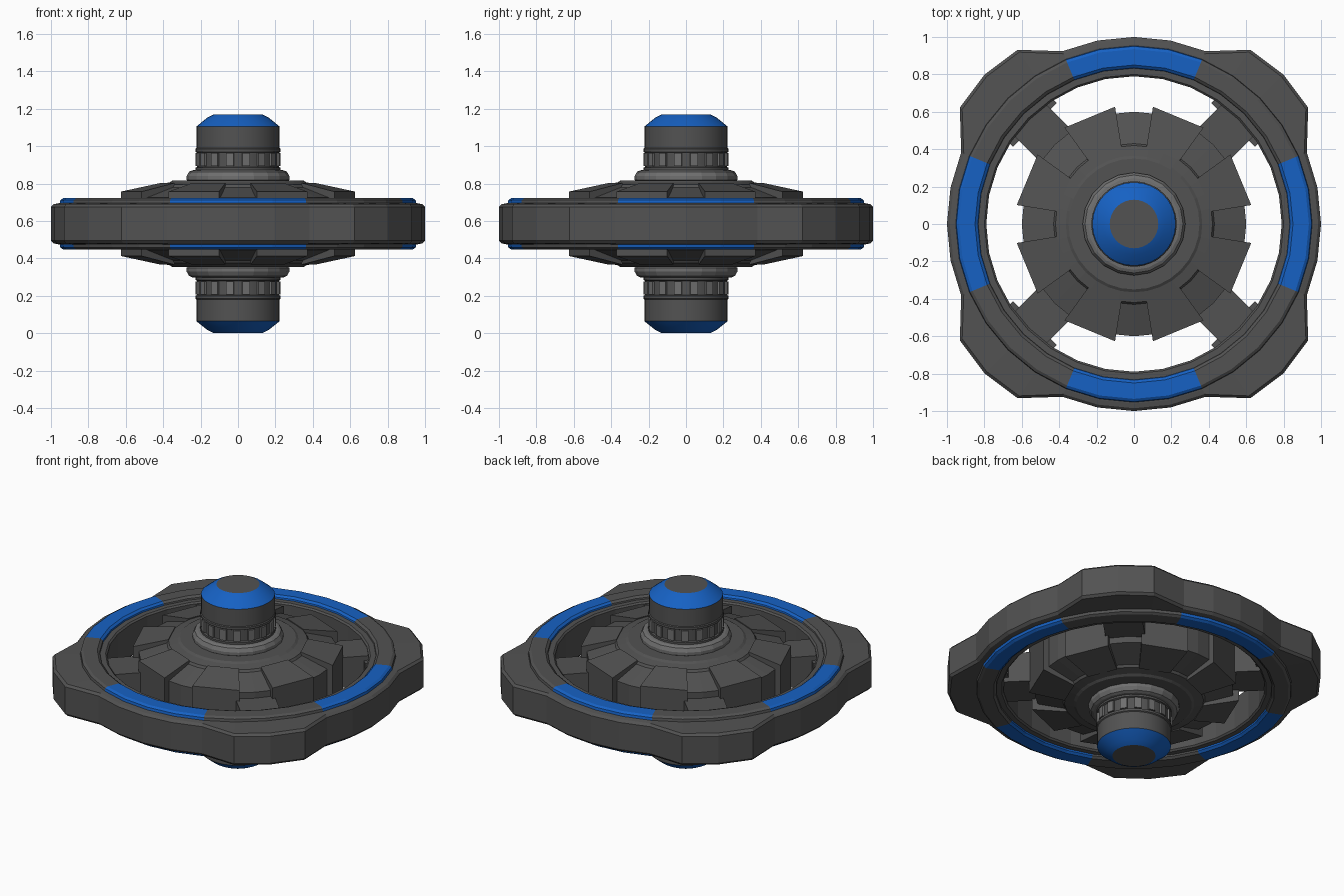
import bpy, bmesh
from math import sin, cos, pi, radians
from mathutils import Matrix, Vector

if "Cube" in bpy.data.objects:
    bpy.data.objects.remove(bpy.data.objects["Cube"])

MID = 0.585  # height of the horizontal symmetry plane


def material(name, rgb):
    m = bpy.data.materials.new(name)
    m.diffuse_color = (*rgb, 1)
    m.use_nodes = True
    m.node_tree.nodes["Principled BSDF"].inputs["Base Color"].default_value = m.diffuse_color
    return m


GREY = material("dark_grey", (0.085, 0.085, 0.085))
LIGHT = material("mid_grey", (0.16, 0.16, 0.16))
BLUE = material("blue", (0.008, 0.12, 0.55))


def finish(bm, name, mats=(GREY,), smooth=False):
    bmesh.ops.remove_doubles(bm, verts=bm.verts, dist=1e-5)
    bmesh.ops.recalc_face_normals(bm, faces=bm.faces)
    me = bpy.data.meshes.new(name)
    bm.to_mesh(me)
    bm.free()
    for m in mats:
        me.materials.append(m)
    ob = bpy.data.objects.new(name, me)
    bpy.context.collection.objects.link(ob)
    ob.location.z = MID
    if smooth:
        bpy.context.view_layer.objects.active = ob
        ob.select_set(True)
        bpy.ops.object.shade_smooth_by_angle(angle=radians(25))
        ob.select_set(False)
    return ob


def revolve(name, half, sides, closed=False, radius=None, paint=None, **kw):
    """Spin a half profile (r, height above middle) mirrored about the middle."""
    prof = half + [(r, -h) for r, h in reversed(half)]
    n = len(prof)
    bm = bmesh.new()
    rings = []
    for k in range(sides):
        a = 2 * pi * k / sides
        rings.append([])
        for r, h in prof:
            rr = radius(r, k) if radius else r
            rings[-1].append(bm.verts.new((rr * cos(a), rr * sin(a), h)))
    for k in range(sides):
        p, q = rings[k], rings[(k + 1) % sides]
        for i in range(n if closed else n - 1):
            j = (i + 1) % n
            pts = [p[i], p[j], q[j], q[i]]
            if prof[i][0] == 0:
                pts = [p[i], p[j], q[j]]
            elif prof[j][0] == 0:
                pts = [p[i], p[j], q[i]]
            f = bm.faces.new(pts)
            if paint:
                f.material_index = paint(min(i, n - 2 - i), k)
    return finish(bm, name, **kw)


def blocks(name, boxes, angles, **kw):
    """Boxes (r0, r1, half width, h0, h1) repeated round the axis."""
    bm = bmesh.new()
    for a in angles:
        for r0, r1, w, h0, h1 in boxes:
            m = (Matrix.Rotation(a, 4, 'Z')
                 @ Matrix.Translation(((r0 + r1) / 2, 0, (h0 + h1) / 2))
                 @ Matrix.Diagonal((r1 - r0, 2 * w, h1 - h0, 1)))
            bmesh.ops.create_cube(bm, size=1, matrix=m)
    return finish(bm, name, **kw)


# Outer ring with four corner bulges
BULGE = [1, 1, 1, 1.12, 1.13, 1.12, 1, 1]
revolve("outer_ring",
        [(0.79, 0.105), (0.80, 0.115), (0.84, 0.115), (0.96, 0.11),
         (0.985, 0.105), (1.0, 0.09)],
        32, closed=True,
        radius=lambda r, k: r - 1 + BULGE[k % 8] if r > 0.97 else r)

# Raised rim tracks above and below, blue at the four cardinal arcs
revolve("rim_track",
        [(0.83, 0.10), (0.835, 0.125), (0.85, 0.137), (0.935, 0.137),
         (0.95, 0.127), (0.955, 0.10)],
        32, closed=True,
        paint=lambda i, k: int(k % 8 in (0, 1, 6, 7) and 0 <= i < 5),
        mats=(GREY, BLUE))

# Spokes with wider feet at the ring
DIAG = [pi / 4 + k * pi / 2 for k in range(4)]
blocks("spokes", [(0.50, 0.82, 0.12, -0.10, 0.10)], DIAG)
blocks("spoke_feet", [(0.75, 0.83, 0.165, -0.07, 0.07)], DIAG)

# Hub body
revolve("hub_body",
        [(0, 0.232), (0.35, 0.232), (0.365, 0.222), (0.42, 0.21),
         (0.43, 0.195), (0.60, 0.14)], 32)

# Eight armour wedges round the hub
bm = bmesh.new()
for k in range(8):
    c = pi / 8 + k * pi / 4
    sides = []
    for a in (c - radians(13.3), c + radians(13.3)):
        sides.append([bm.verts.new((r * cos(a), r * sin(a), h)) for r, h in
                      [(0.42, 0.218), (0.635, 0.172), (0.635, -0.172), (0.42, -0.218)]])
    p, q = sides
    bm.faces.new(p)
    bm.faces.new(q[::-1])
    for i in range(4):
        j = (i + 1) % 4
        bm.faces.new((p[i], p[j], q[j], q[i]))
finish(bm, "hub_wedges")

# Light collars at the foot of each tower
revolve("tower_collars",
        [(0.22, 0.288), (0.245, 0.286), (0.262, 0.278), (0.275, 0.255),
         (0.275, 0.235), (0.25, 0.22)], 20, mats=(LIGHT,))

# Towers with blue bevelled ends
revolve("towers",
        [(0, 0.585), (0.13, 0.585), (0.165, 0.567), (0.223, 0.52),
         (0.223, 0.405), (0.228, 0.40), (0.228, 0.385), (0.218, 0.38),
         (0.218, 0.305), (0.228, 0.30), (0.228, 0.28), (0.2, 0.27)],
        32, paint=lambda i, k: int(i in (1, 2)), mats=(GREY, BLUE), smooth=True)

# Small vent blocks round each tower
VENTS = [pi / 16 + k * pi / 8 for k in range(16)]
blocks("tower_vents", [(0.20, 0.228, 0.021, 0.308, 0.378),
                       (0.20, 0.228, 0.021, -0.378, -0.308)], VENTS, mats=(LIGHT,))
